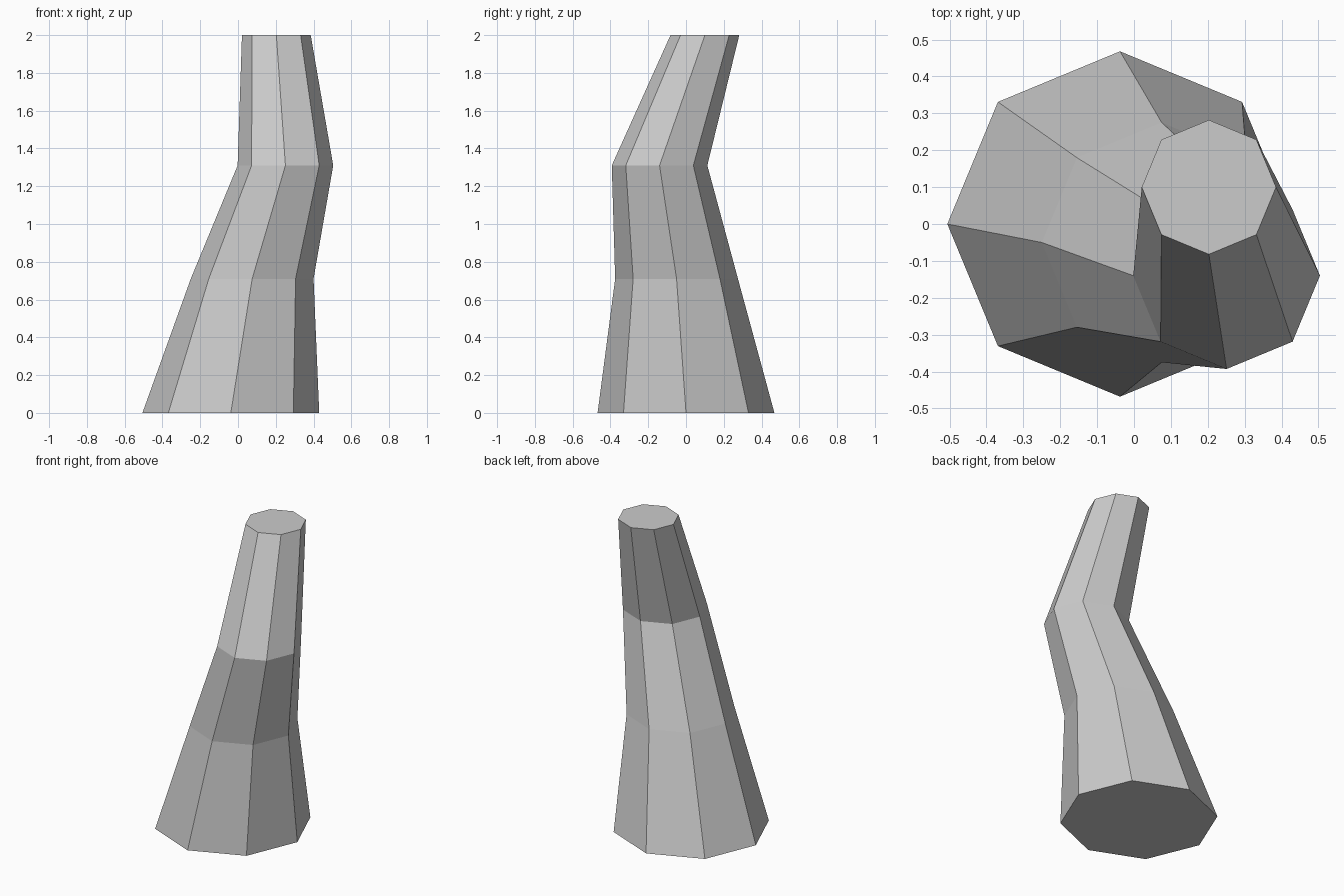
import bpy, bmesh, math

cube = bpy.data.objects.get("Cube")
if cube:
    bpy.data.objects.remove(cube, do_unlink=True)

# Plain grey material
grey = bpy.data.materials.new("light_grey")
grey.use_nodes = True
colour = (0.6, 0.6, 0.6, 1)
grey.diffuse_color = colour
grey.node_tree.nodes["Principled BSDF"].inputs["Base Color"].default_value = colour

# Bent tapering column: centre x, y, height and radius of each ring
SIDES = 8
RINGS = [
    (-0.038, 0.0, 0.0, 0.468),
    (0.075, -0.05, 0.71, 0.325),
    (0.251, -0.14, 1.31, 0.253),
    (0.203, 0.10, 2.0, 0.182),
]


def add_ring(bm, x, y, z, radius):
    angles = [math.tau * i / SIDES for i in range(SIDES)]
    return [bm.verts.new((x + radius * math.cos(a), y + radius * math.sin(a), z))
            for a in angles]


bm = bmesh.new()
loops = [add_ring(bm, *ring) for ring in RINGS]

# Side walls between neighbouring rings
for low, high in zip(loops, loops[1:]):
    for i in range(SIDES):
        j = (i + 1) % SIDES
        bm.faces.new((low[i], low[j], high[j], high[i]))

# End caps
bm.faces.new(loops[0][::-1])
bm.faces.new(loops[-1])
bmesh.ops.recalc_face_normals(bm, faces=bm.faces)

mesh = bpy.data.meshes.new("bent_column")
bm.to_mesh(mesh)
bm.free()
mesh.materials.append(grey)
column = bpy.data.objects.new("bent_column", mesh)
bpy.context.collection.objects.link(column)
